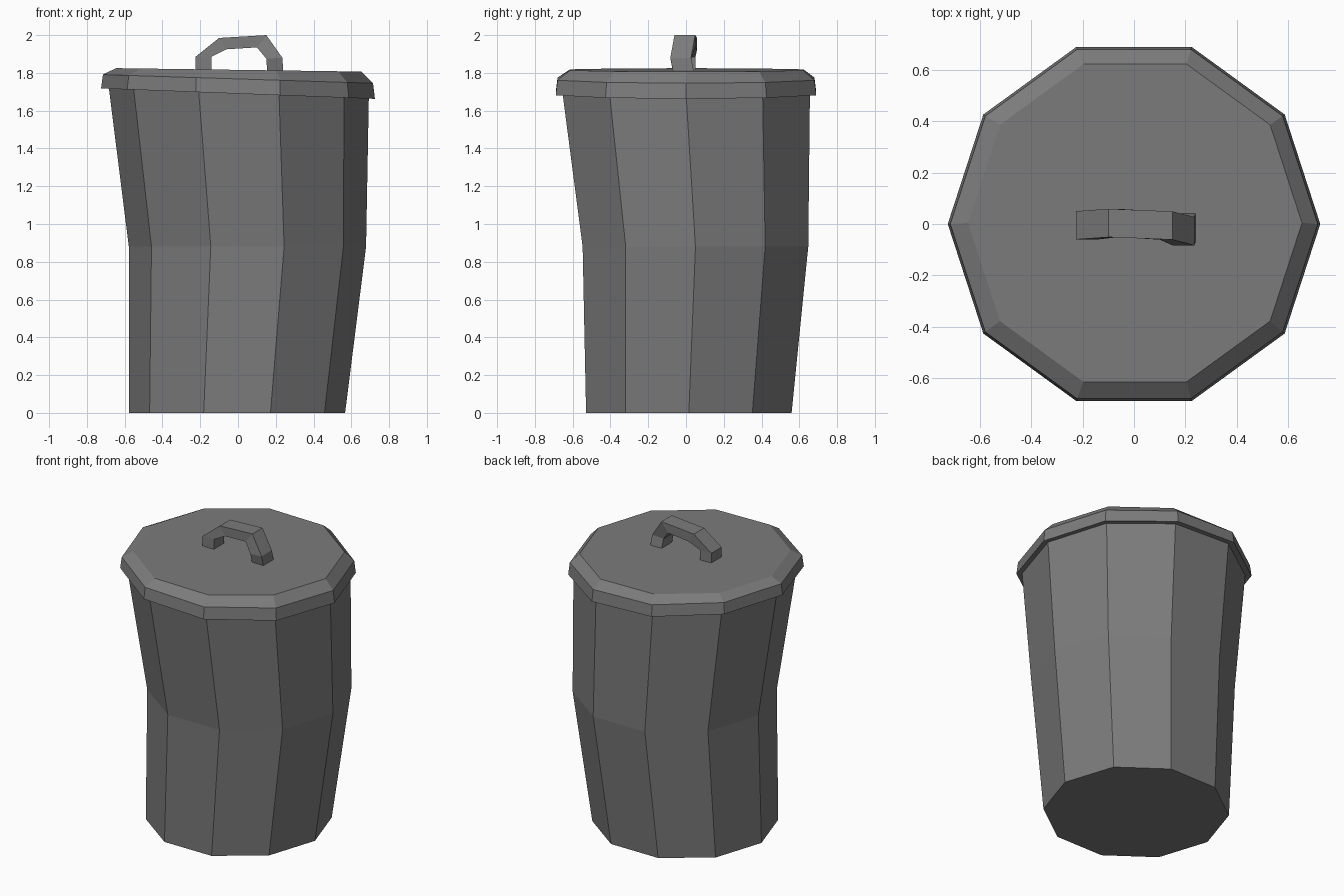
import bpy
import bmesh
from math import cos, sin, tau

cube = bpy.data.objects.get("Cube")
if cube:
    bpy.data.objects.remove(cube)

SIDES = 10

metal = bpy.data.materials.new("dull_grey_metal")
metal.use_nodes = True
grey = (0.2, 0.2, 0.2, 1)
metal.diffuse_color = grey
metal.node_tree.nodes["Principled BSDF"].inputs["Base Color"].default_value = grey


def loft(name, rings):
    """Join matching rings of points with faces and close both ends."""
    bm = bmesh.new()
    loops = [[bm.verts.new(p) for p in ring] for ring in rings]
    for low, high in zip(loops, loops[1:]):
        for i in range(len(low)):
            j = (i + 1) % len(low)
            bm.faces.new((low[i], low[j], high[j], high[i]))
    bm.faces.new(loops[0][::-1])
    bm.faces.new(loops[-1])
    bmesh.ops.recalc_face_normals(bm, faces=bm.faces)
    mesh = bpy.data.meshes.new(name)
    bm.to_mesh(mesh)
    bm.free()
    mesh.materials.append(metal)
    obj = bpy.data.objects.new(name, mesh)
    bpy.context.collection.objects.link(obj)
    return obj


def ring(radius, z, cx=0.0, cy=0.0, slope=0.0):
    """Ten-sided ring whose height changes with x by the slope."""
    points = []
    for i in range(SIDES):
        x = cx + radius * cos(tau * i / SIDES)
        y = cy + radius * sin(tau * i / SIDES)
        points.append((x, y, z + slope * x))
    return points


# Bin body, bent at the waist
loft("bin_body", [
    ring(0.572, 0, -0.005, 0.015),
    ring(0.628, 0.88, 0.05, 0.05),
    ring(0.69, 1.72, 0.003, 0, -0.038),
])

# Tilted lid with a bevelled rim
loft("lid", [
    ring(0.725, 1.69, slope=-0.038),
    ring(0.715, 1.768, slope=-0.032),
    ring(0.65, 1.816, 0.004, 0.004, -0.014),
])

# Bent handle: outer x, outer z, inner x, inner z, y centre
half = 0.055
sections = [
    (-0.225, 1.80, -0.14, 1.80, -0.005),
    (-0.225, 1.885, -0.14, 1.885, -0.005),
    (-0.10, 1.985, -0.06, 1.925, 0.004),
    (0.15, 2.0, 0.10, 1.935, -0.006),
    (0.235, 1.88, 0.15, 1.875, -0.028),
    (0.24, 1.80, 0.155, 1.80, -0.012),
]
loft("lid_handle", [
    [(ox, y - half, oz), (ox, y + half, oz), (ix, y + half, iz), (ix, y - half, iz)]
    for ox, oz, ix, iz, y in sections
])
